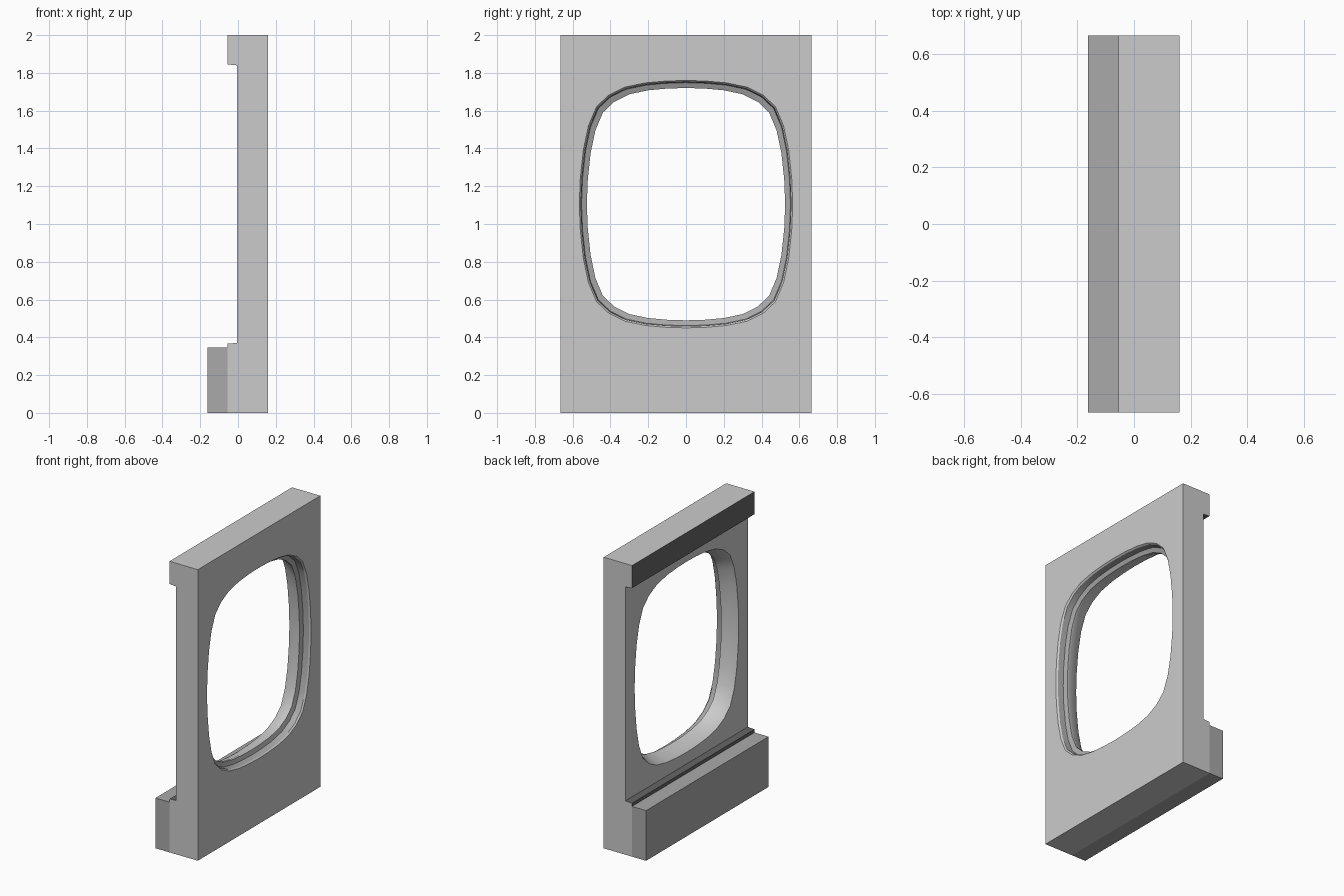
import bpy, bmesh

if "Cube" in bpy.data.objects:
    bpy.data.objects.remove(bpy.data.objects["Cube"])

def material(name, v):
    m = bpy.data.materials.new(name)
    m.diffuse_color = (v, v, v, 1)
    m.use_nodes = True
    m.node_tree.nodes["Principled BSDF"].inputs["Base Color"].default_value = m.diffuse_color
    return m

LIGHT = material("light_grey", 0.8)
MID = material("mid_grey", 0.4)
DARK = material("dark_grey", 0.13)
HALF_Y = 0.665
CZ = 1.105

def finish(name, bm, mats):
    bmesh.ops.recalc_face_normals(bm, faces=bm.faces)
    me = bpy.data.meshes.new(name)
    bm.to_mesh(me)
    bm.free()
    ob = bpy.data.objects.new(name, me)
    bpy.context.collection.objects.link(ob)
    for m in mats:
        me.materials.append(m)
    bpy.ops.object.select_all(action='DESELECT')
    bpy.context.view_layer.objects.active = ob
    ob.select_set(True)
    bpy.ops.object.shade_smooth_by_angle(angle=0.5)
    return ob

# Quarter outline of the opening (y, z from its centre), mirrored into a loop
quarter = [(0, .615), (.1, .612), (.2, .603), (.3, .582), (.38, .542), (.44, .485),
           (.48, .39), (.505, .27), (.52, .13), (.525, 0)]
half = quarter + [(y, -z) for y, z in quarter[-2::-1]]
outline = half + [(-y, z) for y, z in half[-2:0:-1]]

bm = bmesh.new()

# Reveal of the opening: (x, outward offset) from room face to outer face
section = [(.16, .04), (.15, .032), (.11, .028), (.10, 0), (.085, 0), (.012, .03), (-.005, .04)]
rings = [[bm.verts.new((x, y * (1 + d / .525), CZ + z * (1 + d / .615)))
          for y, z in outline] for x, d in section]
n = len(outline)
for k, (a, b) in enumerate(zip(rings, rings[1:])):
    for i in range(n):
        f = bm.faces.new((a[i], a[(i + 1) % n], b[(i + 1) % n], b[i]))
        f.material_index = 1 if k in (1, 2) else 0

# Wall cross-section (x, z) swept across y; the two tall sides carry the opening
profile = [(.16, 0), (.16, 2), (-.055, 2), (-.055, 1.845), (-.005, 1.84),
           (-.005, .37), (-.055, .367), (-.055, 0)]
ends = [[bm.verts.new((x, y, z)) for x, z in profile] for y in (-HALF_Y, HALF_Y)]
for e in ends:
    bm.faces.new(e)
m = len(profile)
holes = {0: rings[0], 4: rings[-1]}
for i in range(m):
    j = (i + 1) % m
    quad = (ends[0][i], ends[0][j], ends[1][j], ends[1][i])
    if i in holes:
        edges = []
        for loop in (quad, holes[i]):
            for a, b in zip(loop, list(loop[1:]) + [loop[0]]):
                edges.append(bm.edges.get((a, b)) or bm.edges.new((a, b)))
        bmesh.ops.triangle_fill(bm, edges=edges, use_beauty=True, normal=(1, 0, 0))
    else:
        f = bm.faces.new(quad)
        f.material_index = 2 if i in (2, 3, 5, 6) else 0
finish("window_wall", bm, [LIGHT, MID, DARK])

# Sill block along the foot of the wall
bm = bmesh.new()
bmesh.ops.create_cube(bm, size=1)
for v in bm.verts:
    v.co = (-.1085 + v.co.x * .107, v.co.y * 2 * HALF_Y, .1725 + v.co.z * .345)
finish("sill_block", bm, [MID])
